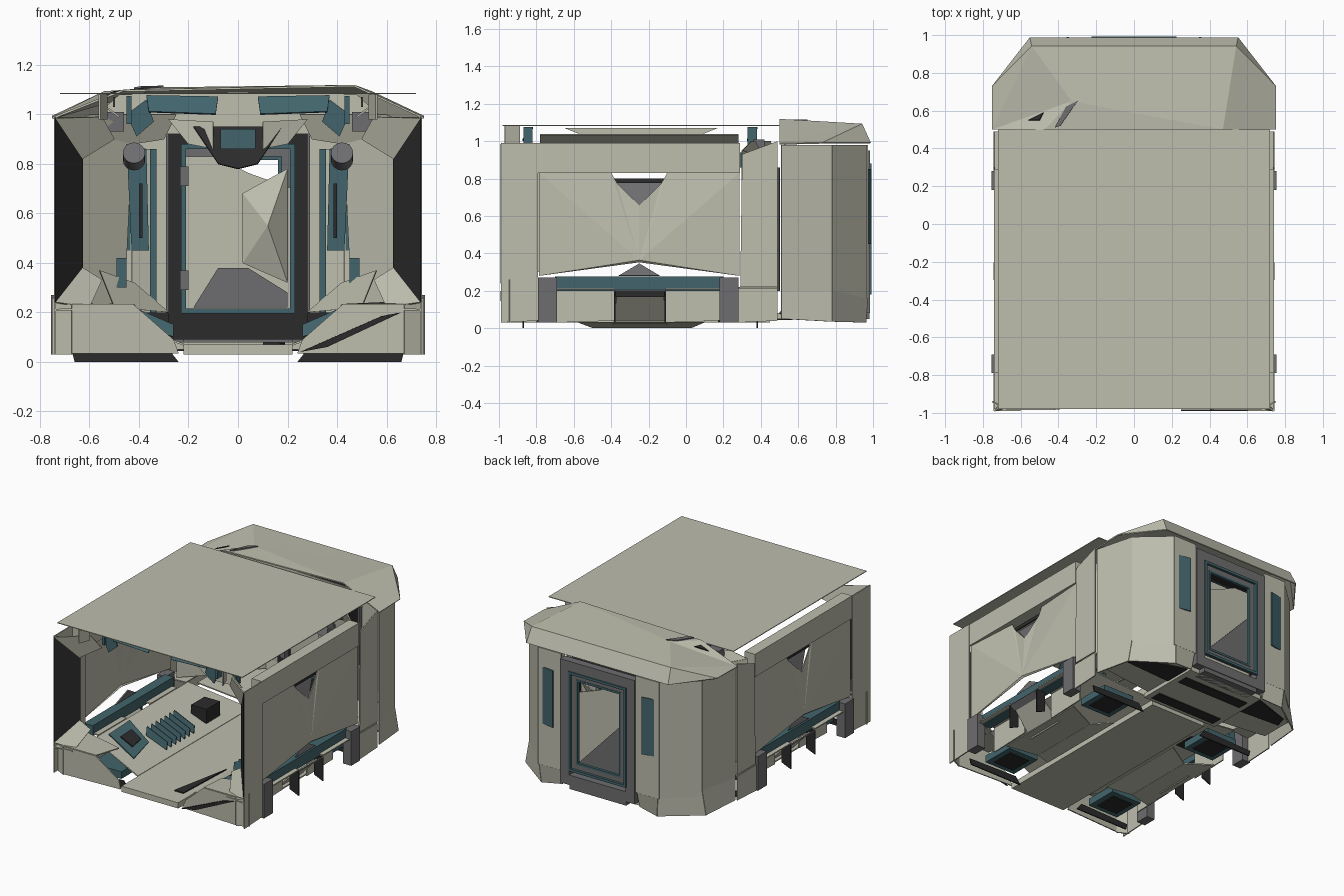
import bpy

cube = bpy.data.objects.get("Cube")
if cube:
    bpy.data.objects.remove(cube, do_unlink=True)


def material(name, r, g, b):
    mat = bpy.data.materials.new(name)
    mat.use_nodes = True
    mat.diffuse_color = (r, g, b, 1)
    mat.node_tree.nodes["Principled BSDF"].inputs["Base Color"].default_value = (r, g, b, 1)
    return mat


BEIGE = material("khaki hull", .51, .51, .42)
TEAL = material("dark teal trim", .055, .13, .15)
GREY = material("mid grey metal", .155, .155, .16)
DARK = material("charcoal lining", .024, .024, .024)


def mesh_object(name, mat, verts, faces, thick=0):
    mesh = bpy.data.meshes.new(name)
    mesh.from_pydata(verts, [], faces)
    mesh.materials.append(mat)
    obj = bpy.data.objects.new(name, mesh)
    bpy.context.collection.objects.link(obj)
    if thick:
        mod = obj.modifiers.new("sheet thickness", "SOLIDIFY")
        mod.thickness = thick
        mod.offset = 0


def sides(name, pair):
    """Name and x sign of each copy of a part."""
    return [("left_" + name, 1), ("right_" + name, -1)] if pair else [(name, 1)]


def panel(name, mat, points, pair=True, hub=None, thick=.008):
    """Sheet through a rim of points; with a hub it becomes a faceted fan."""
    n = len(points)
    for label, s in sides(name, pair):
        verts = [(s * x, y, z) for x, y, z in points]
        faces = [tuple(range(n))]
        if hub:
            verts.append((s * hub[0], hub[1], hub[2]))
            faces = [(i, (i + 1) % n, n) for i in range(n)]
        if s < 0:
            faces = [f[::-1] for f in faces]
        mesh_object(label, mat, verts, faces, thick)


def box(name, mat, xs, ys, zs, pair=True):
    for label, s in sides(name, pair):
        verts = [(s * x, y, z) for x in xs for y in ys for z in zs]
        faces = [(0, 1, 3, 2), (4, 6, 7, 5), (0, 4, 5, 1), (2, 3, 7, 6), (0, 2, 6, 4), (1, 5, 7, 3)]
        if s < 0:
            faces = [f[::-1] for f in faces]
        mesh_object(label, mat, verts, faces)


def frame(name, mat, half, zs, rim, ys):
    """Rectangular ring facing along y."""
    low, high = zs
    box(name + "_stile", mat, (half - rim, half), ys, zs)
    box(name + "_sill", mat, (rim - half, half - rim), ys, (low, low + rim), False)
    box(name + "_head", mat, (rim - half, half - rim), ys, (high - rim, high), False)


def wall(name, mat, a, b, low, high):
    """Upright sheet between two plan points."""
    panel(name, mat, [(*a, low), (*b, low), (*b, high), (*a, high)])


W = .74      # half width of the hull
SEAM = .5    # where the hold meets the rear cab
BACK = .97
FRONT = -.99

# Roof sheet floating over the hold
box("roof_sheet", BEIGE, (-.72, .72), (-.98, SEAM), (1.082, 1.087), False)

# Ceiling fairing, rails and cross slats
panel("ceiling_fairing", BEIGE, [(.5, -.55, 1.03), (.5, .07, 1.03), (.5, .17, 1.07), (.5, -.65, 1.07)])
panel("ceiling_rail", BEIGE, [(.48, -.78, .99), (.48, .28, .99), (.54, .28, 1.035), (.54, -.78, 1.035)])
for y, tag in ((-.85, "front"), (.35, "rear")):
    panel(tag + "_ceiling_slat", TEAL,
          [(.09, y - .02, 1), (.36, y - .02, 1.01), (.37, y + .03, 1.075), (.08, y + .03, 1.07)])
    panel(tag + "_slat_strut", TEAL, [(.37, y, 1.06), (.45, y, 1), (.41, y, .91), (.34, y, .97)])
    box(tag + "_slat_end", TEAL, (.43, .45), (y - .02, y + .03), (.96, 1.075))
wall("front_roof_tab", BEIGE, (.56, -.97), (.53, -.89), .98, 1.08)

# Rear cab roof: a faceted cap
roof_rim = [(-.75, SEAM, .985), (-.75, .73, .99), (-.55, .985, .99),
            (.55, .985, .99), (.75, .73, .99), (.75, SEAM, .985)]
roof_top = [(-.47, SEAM, 1.095), (-.33, .65, 1.105), (-.54, .94, 1.09), (.54, .94, 1.09), (.47, SEAM, 1.115)]
mesh_object("cab_roof", BEIGE, roof_rim + roof_top,
            [(0, 6, 7), (0, 7, 8), (0, 8, 1), (1, 8, 2), (2, 8, 9, 3), (3, 9, 4),
             (4, 9, 5), (5, 9, 10), (6, 10, 7), (7, 10, 9), (7, 9, 8)], .008)
panel("roof_notch", GREY, [(-.3, .65, 1.112), (-.36, .62, 1.11), (-.42, .51, 1.105), (-.39, .52, 1.11)], False)
panel("roof_slot", DARK, [(-.48, .59, 1.09), (-.56, .55, 1.065), (-.5, .55, 1.09)], False)

# Rear cab walls with cut corners
wall("cab_side", BEIGE, (W, SEAM + .01), (.67, .78), .2, .98)
wall("cab_corner", BEIGE, (.67, .78), (.46, BACK), .16, .98)
wall("cab_back_strip", BEIGE, (.47, BACK), (.29, BACK), .16, .98)
panel("cab_side_skirt", BEIGE, [(W, .51, .05), (.7, .78, .035), (.67, .78, .2), (W, .51, .21)])
panel("cab_corner_skirt", BEIGE, [(.7, .78, .035), (.45, .96, .03), (.46, BACK, .16), (.67, .78, .2)])
panel("cab_back_skirt", BEIGE, [(.45, .96, .03), (.3, .94, .05), (.3, BACK, .16), (.46, BACK, .16)])
wall("cab_lamp_panel", TEAL, (.46, .965), (.345, .987), .45, .85)

# Rear door: grey face, dark inner lining, teal trims, inset leaf
frame("door_surround", GREY, .29, (.08, .95), .07, (.93, .985))
frame("door_lining", DARK, .28, (.09, .92), .06, (.84, .93))
box("door_threshold", DARK, (-.22, .22), (.835, .9), (.1, .2), False)
frame("door_inner_trim", TEAL, .23, (.195, .88), .02, (.825, .85))
frame("door_outer_trim", TEAL, .225, (.18, .88), .018, (.975, .992))
frame("window_surround", GREY, .21, (.195, .865), .035, (.945, .972))
frame("window_trim", TEAL, .175, (.23, .83), .014, (.955, .975))
panel("door_leaf", BEIGE, [(-.22, .9, .2), (.22, .9, .2), (.22, .9, .7), (.05, .9, .76), (-.1, .9, .83), (-.22, .9, .83)], False)
panel("door_kick_plate", GREY, [(-.18, .89, .22), (.2, .89, .22), (.2, .89, .28), (.04, .89, .38), (-.08, .89, .38)], False)
panel("door_window_fold", GREY, [(-.19, .92, .22), (.19, .92, .22), (-.19, .92, .62)], False)
panel("door_console", BEIGE,
      [(.02, .87, .4), (.2, .88, .32), (.2, .88, .78), (.02, .87, .68)], False, hub=(.12, .8, .55))
for tag, z in (("upper", .75), ("lower", .33)):
    box(tag + "_door_hinge", GREY, (-.235, -.2), (.8, .85), (z - .04, z + .04), False)

# Hold side walls: posts, top beam, folded centre panel
wall("front_post", BEIGE, (W, FRONT), (W, -.79), .21, .99)
panel("rear_post", BEIGE, [(W, .29, .22), (W, .49, .22), (W, .49, 1), (W, .3, .93)])
box("top_beam", BEIGE, (.66, W), (-.79, .29), (.83, .99))
panel("folded_panel", BEIGE,
      [(.725, -.785, .28), (.73, -.25, .355), (.725, .285, .28), (.725, .285, .83), (.7, -.1, .83), (.7, -.13, .775),
       (.72, -.25, .655), (.7, -.37, .775), (.7, -.4, .83), (.725, -.785, .83)], hub=(.74, -.25, .365))
panel("panel_gusset", GREY, [(.67, -.37, .775), (.72, -.25, .655), (.67, -.13, .775)])
wall("gusset_shadow_plate", DARK, (.69, -.4), (.69, -.1), .775, .8)
panel("lower_gusset", GREY, [(.7, -.36, .28), (.7, -.14, .28), (.68, -.25, .345)])
box("sill_strip", TEAL, (.64, .71), (-.7, .2), (.2, .275))

# Front opening: dark slanted jambs with pale inner returns
panel("front_jamb", DARK, [(W, FRONT, .24), (W, FRONT, .985), (.63, -.86, .82), (.63, -.86, .38)])
wall("jamb_return", BEIGE, (.63, -.86), (.66, -.76), .3, .9)
panel("jamb_top_fold", BEIGE, [(W, FRONT, .985), (.63, -.86, .82), (.5, -.8, .9), (.55, -.85, .99)])
panel("jamb_low_fold", BEIGE, [(W, FRONT, .24), (.63, -.86, .38), (.55, -.85, .33), (.6, -.95, .22)])

# Inner bulkheads and header between hold and cab
panel("bulkhead", BEIGE, [(.69, .3, .22), (.46, .47, .24), (.43, .47, .88), (.69, .3, .95)])
panel("bulkhead_head", BEIGE, [(.69, .3, .95), (.43, .47, .88), (.3, .48, .9), (.25, .45, 1), (.6, .35, 1)])
panel("bulkhead_foot", BEIGE, [(.56, .3, .37), (.5, .4, .22), (.28, .45, .2), (.42, .45, .32)])
panel("cab_header", BEIGE, [(0, .53, .92), (.3, .53, .92), (.6, .53, .97), (.48, .53, 1.08), (0, .53, 1.09)])
wall("bulkhead_column", BEIGE, (.43, .47), (.33, .5), .2, .86)
panel("column_trim", TEAL, [(.36, .43, .45), (.43, .43, .45), (.45, .43, .88), (.37, .43, .86)])
box("column_edge", TEAL, (.33, .355), (.45, .5), (.2, .86))
box("column_slot", DARK, (.385, .4), (.415, .42), (.5, .72))
box("column_foot", TEAL, (.45, .49), (.38, .42), (.3, .42))
box("column_head", GREY, (.46, .55), (.36, .42), (.93, 1.01))
for label, s in sides("round_lamp", True):
    bpy.ops.mesh.primitive_cylinder_add(vertices=16, radius=.045, depth=.08,
                                        location=(s * .42, .37, .83), rotation=(1.2, 0, 0))
    lamp = bpy.context.object
    lamp.name = label
    lamp.data.materials.append(GREY)
    bpy.ops.object.shade_smooth_by_angle()

# Overhead console
panel("console_cheek", DARK, [(0, .3, .78), (.08, .3, .8), (.18, .38, .95), (0, .38, .95)])
box("console_screen", TEAL, (-.07, .07), (.28, .3), (.86, .94), False)
panel("console_wing", BEIGE, [(.1, .33, .86), (.2, .4, .88), (.28, .42, .98), (.1, .36, .97)])

# Lower skirts: flush at the ends, set inboard amidships
for tag, y0, y1, x in (("front", FRONT, -.79, W), ("mid_front", -.69, -.38, .61),
                       ("mid_rear", -.11, .18, .61), ("rear", .28, .49, W)):
    panel(tag + "_skirt", BEIGE, [(x, y0, .03), (x, y1, .04), (x, y1, .21), (x, y0, .21)])
    panel(tag + "_skirt_ledge", BEIGE, [(W, y0, .21), (W, y1, .21), (.6, y1, .215), (.6, y0, .215)])
panel("skirt_bay", BEIGE, [(.55, -.39, .02), (.55, -.1, .02), (.7, -.12, .18), (.7, -.37, .18)])
panel("bay_lip", GREY, [(.7, -.38, .17), (.7, -.11, .17), (W, -.11, .2), (W, -.38, .2)])
for tag, y, fin in (("front", -.74, -.38), ("rear", .23, -.11)):
    box(tag + "_skirt_bracket", GREY, (.69, .755), (y - .05, y + .05), (.03, .27))
    panel(tag + "_bay_fin", DARK, [(.67, fin, .06), (W, fin, .03), (W, fin, .2), (.67, fin, .2)])

# Front bumpers and dark cross flaps
panel("front_bumper", BEIGE,
      [(.24, -.96, .035), (.67, -.98, .035), (.67, -.98, .23), (.42, -.98, .23), (.26, -.95, .09)])
panel("bumper_wing", BEIGE, [(.67, -.98, .03), (.75, -.94, .03), (.75, -.94, .26), (.67, -.98, .23)])
panel("bumper_shelf", BEIGE, [(.42, -.98, .23), (.67, -.98, .23), (.64, -.75, .24), (.4, -.75, .2)])
panel("bumper_slash", DARK, [(.25, -.985, .04), (.36, -.985, .06), (.66, -.987, .2), (.58, -.987, .185)], False)
for tag, y in (("front", -.87), ("rear", .38)):
    panel(tag + "_cross_flap", DARK, [(.24, y, 0), (.66, y, 0), (.67, y, .04), (.28, y, .05)])

# Floor: centre walkway, side floors, wheel wells, cab floor
box("walkway", BEIGE, (-.22, .22), (-.98, .45), (.03, .07), False)
panel("walkway_inset", DARK, [(.1, -.85, .075), (.17, -.85, .075), (.19, -.4, .075)], False)
panel("belly_plate", BEIGE, [(.6, -.58, .035), (.6, .1, .035), (.4, .03, .005), (.4, -.5, .005)])
panel("belly_return", BEIGE, [(.4, -.5, .005), (.4, .03, .005), (.25, .1, .04), (.25, -.58, .04)])
panel("side_floor", BEIGE, [(.22, -.8, .07), (.6, -.75, .21), (.6, .3, .21), (.22, .45, .07)])
for tag, y in (("front", -.72), ("rear", .25)):
    box(tag + "_well_rim", TEAL, (.32, .56), (y - .12, y + .12), (.04, .09))
    box(tag + "_well_pit", DARK, (.36, .52), (y - .08, y + .08), (.034, .04))
box("cab_floor", BEIGE, (-.3, .3), (.46, .93), (.05, .08), False)
for y in (.53, .8):
    box("cab_floor_strip", DARK, (-.26, .26), (y - .04, y + .04), (.045, .05), False)
panel("cab_side_floor", BEIGE, [(.3, .5, .08), (.68, .52, .1), (.68, .75, .1), (.44, .94, .1), (.3, .94, .08)])
panel("cab_side_strip", DARK, [(.3, .7, .07), (.64, .7, .085), (.62, .78, .085), (.3, .9, .07)])
box("cab_step", GREY, (-.22, .22), (.88, .98), (.05, .1), False)

# Floor fittings: teal wedges, dark lockers, grille ribs
panel("floor_wedge", TEAL, [(.32, -.7, .13), (.55, -.65, .22), (.55, -.42, .23), (.36, -.48, .15)])
panel("wedge_inset", DARK, [(.38, -.63, .17), (.48, -.62, .21), (.48, -.5, .215), (.39, -.52, .18)])
box("floor_locker", DARK, (.28, .4), (.05, .2), (.1, .2))
for i in range(7):
    y = -.42 + i * .05
    panel("grille_rib_" + str(i), TEAL, [(.26, y, .1), (.42, y, .16), (.42, y + .01, .22), (.26, y + .01, .15)])
